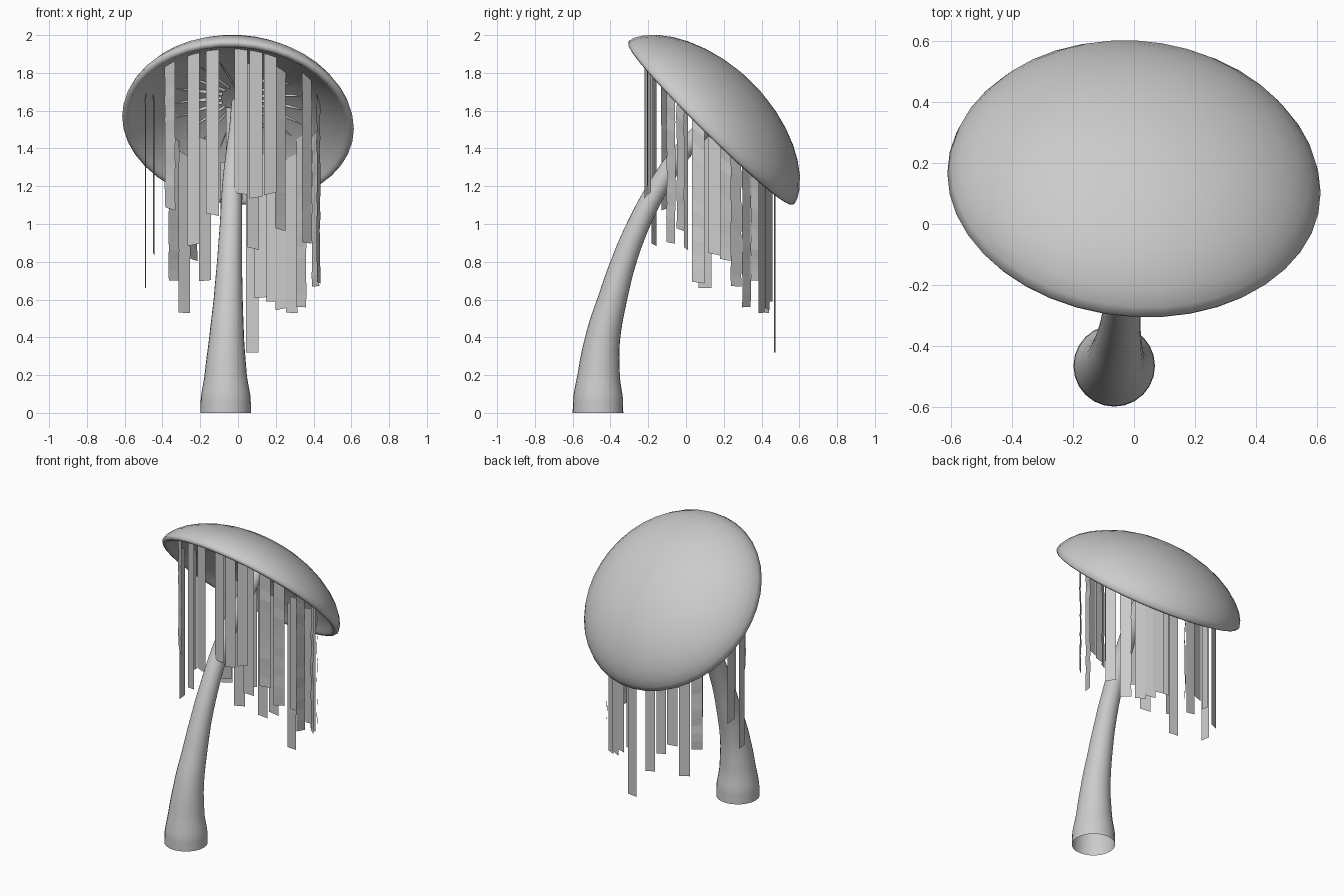
import bpy, bmesh, math, random
from mathutils import Vector, Matrix

if "Cube" in bpy.data.objects:
    bpy.data.objects.remove(bpy.data.objects["Cube"])

random.seed(4)
CENTRE = Vector((0, 0.135, 1.537))
N = Vector((0.075, 0.70, 0.71)).normalized()          # cap axis
U = (Vector((1, 0, 0)) - N * N.x).normalized()
V = N.cross(U)
CAP = Matrix((U, V, N)).transposed().to_4x4()
CAP.translation = CENTRE


def finish(bm, name, smooth=True):
    me = bpy.data.meshes.new(name)
    bm.to_mesh(me)
    bm.free()
    ob = bpy.data.objects.new(name, me)
    bpy.context.collection.objects.link(ob)
    for p in me.polygons:
        p.use_smooth = smooth
    return ob


# underside of the cap: height over the rim plane at a radius
def under(r):
    return 0.19 * (1 - (r / 0.57) ** 2)


# mushroom cap: lathed dome with rounded lip and hollow underside
R, H, SEG = 0.615, 0.30, 40
prof = [(R * math.sin(a), H * max(0, math.cos(a)) ** 1.25) for a in
        [math.radians(d) for d in (0, 10, 20, 30, 40, 50, 60, 70, 80, 90)]]
prof += [(0.607, -0.012), (0.593, -0.016), (0.578, -0.01)]
prof += [(r, under(r)) for r in (0.56, 0.5, 0.4, 0.3, 0.2, 0.1, 0)]
bm = bmesh.new()
vs = [bm.verts.new((r, 0, h)) for r, h in prof]
es = [bm.edges.new(p) for p in zip(vs, vs[1:])]
bmesh.ops.spin(bm, geom=vs + es, axis=(0, 0, 1), cent=(0, 0, 0),
               angle=2 * math.pi, steps=SEG, use_duplicate=False)
bmesh.ops.remove_doubles(bm, verts=bm.verts, dist=0.0005)
bmesh.ops.recalc_face_normals(bm, faces=bm.faces)
bmesh.ops.transform(bm, matrix=CAP, verts=bm.verts)
finish(bm, "cap")

# gills: low radial fins inside the cap
bm = bmesh.new()
for i in range(20):
    rot = Matrix.Rotation(2 * math.pi * i / 20, 4, 'Z')
    rs = (0.10, 0.18, 0.26, 0.36)
    hi = [bm.verts.new(CAP @ rot @ Vector((r, 0, under(r) + 0.005))) for r in rs]
    lo = [bm.verts.new(CAP @ rot @ Vector((r, 0, under(r) - d)))
          for r, d in zip(rs, (0.02, 0.025, 0.018, 0.0))]
    for k in range(3):
        bm.faces.new((hi[k], hi[k + 1], lo[k + 1], lo[k]))
finish(bm, "gills", False)

# stem: curved, tapering open tube (x, y, z, radius)
path = [(-.065, -.466, 0, .134), (-.065, -.466, .08, .132), (-.065, -.462, .2, .112),
        (-.06, -.44, .4, .092), (-.052, -.39, .6, .077), (-.045, -.33, .8, .066),
        (-.037, -.25, 1.0, .059), (-.03, -.145, 1.2, .054), (-.015, -.03, 1.37, .05),
        (.0, .09, 1.5, .047), (.01, .22, 1.64, .045)]
cu = bpy.data.curves.new("stem", 'CURVE')
cu.dimensions = '3D'
cu.bevel_depth = 1.0
cu.bevel_resolution = 10
cu.resolution_u = 4
sp = cu.splines.new('BEZIER')
sp.bezier_points.add(len(path) - 1)
for bp, (x, y, z, r) in zip(sp.bezier_points, path):
    bp.co = (x, y, z)
    bp.radius = r
    bp.handle_left_type = bp.handle_right_type = 'AUTO'
stem = bpy.data.objects.new("stem", cu)
bpy.context.collection.objects.link(stem)
bpy.context.view_layer.objects.active = stem
stem.select_set(True)
bpy.ops.object.convert(target='MESH')
for p in bpy.context.object.data.polygons:
    p.use_smooth = True

# hanging ribbons: (x, y, bottom z), turned to follow the cap ring
ribbons = [(.015, -.22, 1.16), (.095, -.215, 1.14), (.17, -.195, 1.16), (-.135, -.2, 1.05),
           (-.235, -.17, .89), (-.36, -.11, 1.08), (.225, -.03, .97), (.365, -.08, .90),
           (.08, .0, .87), (-.49, .10, .66), (-.445, .15, .84), (.425, .065, .69),
           (-.34, .365, .70), (-.285, .425, .53), (-.235, .21, .81),
           (-.175, .40, .70), (.075, .47, .32), (-.06, .47, .52), (-.03, .31, .57),
           (.12, .43, .61), (.18, .45, .59),
           (.23, .43, .55), (.285, .40, .53), (.335, .32, .56), (.41, .265, .67)]
bm = bmesh.new()
W, STEPS = 0.068, 14
for x, y, low in ribbons:
    a = math.atan2((y - .125) / .35, x / .49)
    t = Vector((-.49 * math.sin(a), .35 * math.cos(a), 0)).normalized()
    n = Vector((t.y, -t.x, 0))
    wob = 0.003 if abs(math.cos(a)) > 0.6 and abs(x) < 0.44 else 0
    rad = min(0.55, math.hypot(x, (y - .135) * 1.41))
    d = under(rad) + 0.02
    skew = random.uniform(-.008, .008)
    prev = None
    for k in range(STEPS + 1):
        off = n * random.uniform(-wob, wob)
        row = []
        for s in (-.5, .5):
            p = Vector((x, y, 0)) + t * W * s + off
            q = p - CENTRE
            top = CENTRE.z + (d - N.x * q.x - N.y * q.y) / N.z
            p.z = top + (low + skew * s * 2 - top) * k / STEPS
            row.append(bm.verts.new(p))
        if prev:
            bm.faces.new((prev[0], prev[1], row[1], row[0]))
        prev = row
finish(bm, "hanging_ribbons", False)
